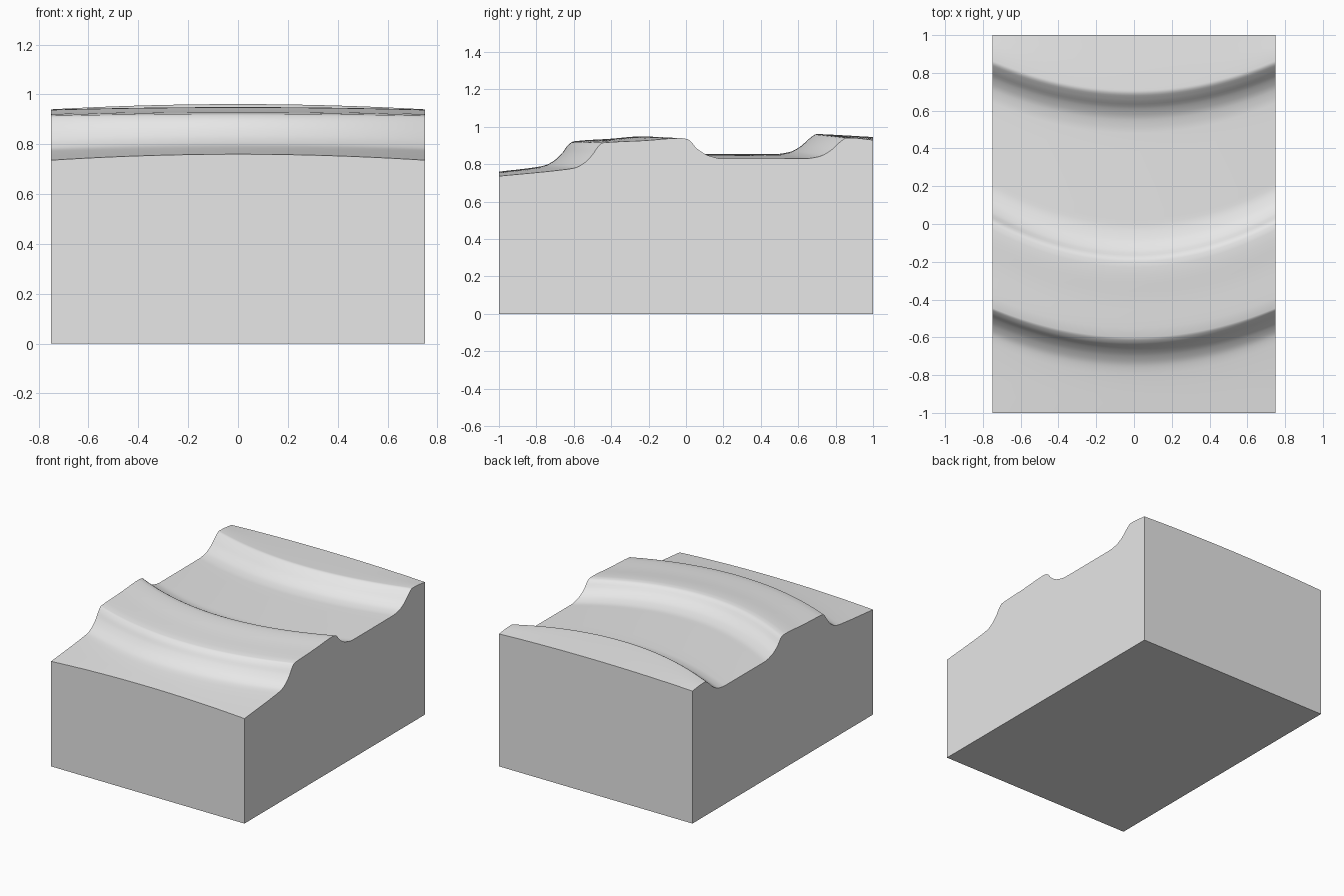
import bpy
import bmesh

HALF_WIDTH = 0.75
COLUMNS = 48
SUBSTEPS = 4

# Ridge line stations on the middle axis: y, height, backward sweep at the sides, drop at the sides
STATIONS = [
    (-1.0, 0.76, 0, 0.024),
    (-0.8, 0.784, 0.16, 0.012),
    (-0.75, 0.795, 0.16, 0.014),
    (-0.7, 0.823, 0.16, 0.014),
    (-0.66, 0.862, 0.16, 0.012),
    (-0.63, 0.903, 0.16, 0.01),
    (-0.6, 0.922, 0.155, 0.008),
    (-0.4, 0.936, 0.18, 0.01),
    (-0.23, 0.949, 0.2, 0.01),
    (-0.19, 0.945, 0.2, 0.012),
    (-0.14, 0.9, 0.2, 0.018),
    (-0.08, 0.868, 0.2, 0.022),
    (0, 0.853, 0.2, 0.024),
    (0.1, 0.853, 0.19, 0.024),
    (0.48, 0.854, 0.16, 0.024),
    (0.55, 0.864, 0.16, 0.024),
    (0.61, 0.893, 0.16, 0.023),
    (0.66, 0.937, 0.16, 0.022),
    (0.7, 0.961, 0.16, 0.021),
    (0.73, 0.96, 0.155, 0.02),
    (1.0, 0.945, 0, 0.016),
]


def column_points(x):
    """Stepped outline of the top along one lengthwise slice."""
    bend = (x / HALF_WIDTH) ** 2
    pts = [(y + sweep * bend, z - drop * bend) for y, z, sweep, drop in STATIONS]

    # Limited slopes keep the flats flat and the crests from overshooting
    slopes = [(b[1] - a[1]) / (b[0] - a[0]) for a, b in zip(pts, pts[1:])]
    tangents = [slopes[0]]
    for s, t in zip(slopes, slopes[1:]):
        tangents.append(2 * s * t / (s + t) if s * t > 0 else 0)
    tangents.append(slopes[-1])

    result = [pts[0]]
    for i, ((y0, z0), (y1, z1)) in enumerate(zip(pts, pts[1:])):
        span = y1 - y0
        for k in range(1, SUBSTEPS + 1):
            t = k / SUBSTEPS
            u = 1 - t
            z = (z0 * u * u * (1 + 2 * t) + z1 * t * t * (3 - 2 * t)
                 + span * t * u * (tangents[i] * u - tangents[i + 1] * t))
            result.append((y0 + span * t, z))
    return result


cube = bpy.data.objects.get("Cube")
if cube:
    bpy.data.objects.remove(cube, do_unlink=True)

# Single plain colour
grey = bpy.data.materials.new("light grey")
grey.use_nodes = True
colour = (0.8, 0.8, 0.8, 1)
grey.diffuse_color = colour
grey.node_tree.nodes["Principled BSDF"].inputs["Base Color"].default_value = colour

bm = bmesh.new()

# Curved terraced top
xs = [HALF_WIDTH * (2 * i / COLUMNS - 1) for i in range(COLUMNS + 1)]
top = [[bm.verts.new((x, y, z)) for y, z in column_points(x)] for x in xs]
for a, b in zip(top, top[1:]):
    for j in range(len(a) - 1):
        face = bm.faces.new((a[j], b[j], b[j + 1], a[j + 1]))
        face.smooth = True

# Four flat walls and the base
outlines = [top[0], top[-1], [c[0] for c in top], [c[-1] for c in top]]
corners = {}
for col in (top[0], top[-1]):
    for v in (col[0], col[-1]):
        corners[v] = bm.verts.new((v.co.x, v.co.y, 0))
for line in outlines:
    bm.faces.new(line + [corners[line[-1]], corners[line[0]]])
bm.faces.new([corners[v] for v in (top[0][0], top[0][-1], top[-1][-1], top[-1][0])])
bmesh.ops.recalc_face_normals(bm, faces=bm.faces)

mesh = bpy.data.meshes.new("terraced_block")
bm.to_mesh(mesh)
bm.free()
mesh.materials.append(grey)
block = bpy.data.objects.new("terraced_block", mesh)
bpy.context.collection.objects.link(block)

# Smooth top with crisp outer edges
bpy.ops.object.select_all(action="DESELECT")
block.select_set(True)
bpy.context.view_layer.objects.active = block
bpy.ops.object.shade_smooth_by_angle(angle=0.7)
